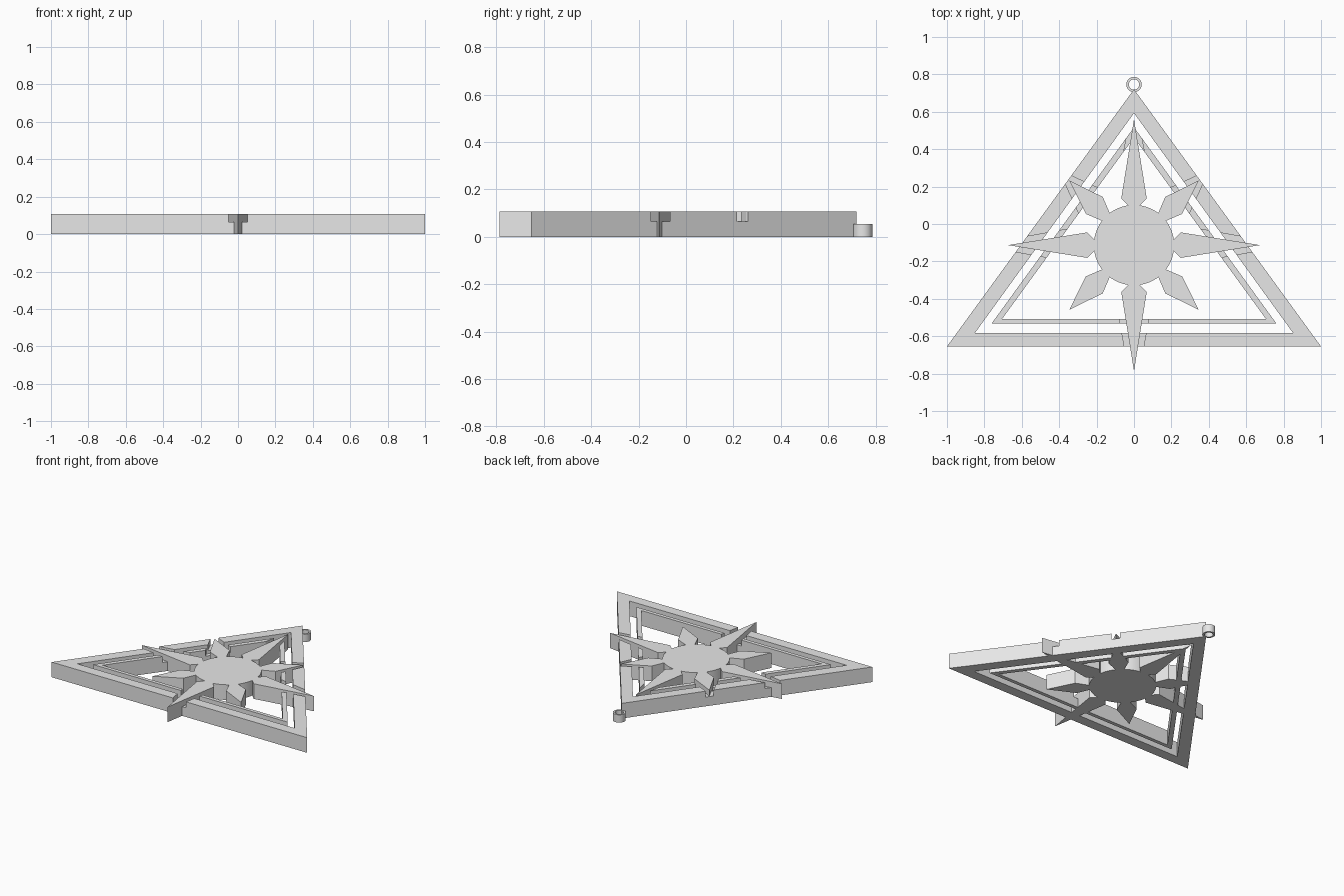
import bpy, bmesh, math
from mathutils import Matrix

if "Cube" in bpy.data.objects:
    bpy.data.objects.remove(bpy.data.objects["Cube"])

H = 0.107          # overall thickness
GROOVE_Z = 0.065   # floor of the grooves around the rays
CY = -0.113        # y of the sun centre

grey = bpy.data.materials.new("light_grey")
grey.diffuse_color = (0.8, 0.8, 0.8, 1)
grey.use_nodes = True
grey.node_tree.nodes["Principled BSDF"].inputs["Base Color"].default_value = grey.diffuse_color


def finish(name, bm):
    bmesh.ops.recalc_face_normals(bm, faces=bm.faces)
    me = bpy.data.meshes.new(name)
    bm.to_mesh(me)
    bm.free()
    me.materials.append(grey)
    ob = bpy.data.objects.new(name, me)
    bpy.context.collection.objects.link(ob)
    return ob


def prism(bm, pts, z0, z1):
    """Extrude a 2D outline between two heights."""
    n = len(pts)
    lo = [bm.verts.new((x, y, z0)) for x, y in pts]
    hi = [bm.verts.new((x, y, z1)) for x, y in pts]
    bm.faces.new(lo[::-1])
    bm.faces.new(hi)
    for i in range(n):
        j = (i + 1) % n
        bm.faces.new((lo[i], lo[j], hi[j], hi[i]))


def hollow(name, outer, inner, z0, z1):
    """Closed band between two outlines with equal point counts."""
    bm = bmesh.new()
    n = len(outer)
    loops = [[bm.verts.new((x, y, z)) for x, y in pts]
             for pts, z in ((outer, z0), (outer, z1), (inner, z1), (inner, z0))]
    for k in range(4):
        a, b = loops[k], loops[(k + 1) % 4]
        for i in range(n):
            j = (i + 1) % n
            bm.faces.new((a[i], a[j], b[j], b[i]))
    return finish(name, bm)


def triangle(half, base, apex):
    return [(-half, base), (half, base), (0, apex)]


def circle(r, n, cy):
    return [(r * math.cos(2 * math.pi * i / n), cy + r * math.sin(2 * math.pi * i / n))
            for i in range(n)]


def turned(pts, angle):
    """Rotate an outline drawn along +x around the sun centre."""
    m = Matrix.Rotation(angle, 2)
    return [(m[0][0] * x + m[0][1] * y, m[1][0] * x + m[1][1] * y + CY) for x, y in pts]


# Triangular frames
frame = hollow("outer_frame", triangle(1, -0.655, 0.72), triangle(0.85, -0.582, 0.593), 0, H)
band = hollow("inner_frame", triangle(0.762, -0.533, 0.517), triangle(0.705, -0.507, 0.462), 0, H)

# Sun disc
bm = bmesh.new()
prism(bm, circle(0.215, 64, CY), 0, H)
sun = finish("sun_disc", bm)

# Eight rays, each with a narrow neck, and clearance cutters around them
cut = bmesh.new()
for i in range(8):
    long_ray = i % 2 == 0
    wide, hw, tip = (0.25, 0.068, 0.674) if long_ray else (0.30, 0.064, 0.49)
    bm = bmesh.new()
    prism(bm, turned([(0.16, -0.028), (0.21, -0.028), (wide, -hw), (tip, 0),
                      (wide, hw), (0.21, 0.028), (0.16, 0.028)], i * math.pi / 4), 0, H)
    finish("long_ray" if long_ray else "short_ray", bm)
    start, gap = 0.31, 0.035
    w = hw * (tip - start) / (tip - wide) + gap
    end = tip if i == 2 else tip + 0.03
    prism(cut, turned([(start, -w), (tip, -gap * 0.8), (end, -gap * 0.8),
                       (end, gap * 0.8), (tip, gap * 0.8), (start, w)]
                      if i != 2 else
                      [(start, -w), (tip, -0.02), (tip, 0.02), (start, w)],
                      i * math.pi / 4), GROOVE_Z, H + 0.1)
cutter = finish("groove_cutter", cut)
cutter.hide_render = True

# Grooves where the rays cross the frames
for ob in (frame, band):
    mod = ob.modifiers.new("grooves", 'BOOLEAN')
    mod.operation = 'DIFFERENCE'
    mod.solver = 'EXACT'
    mod.object = cutter
    bpy.context.view_layer.objects.active = ob
    bpy.ops.object.modifier_apply(modifier="grooves")
bpy.data.objects.remove(cutter)

# Hanging loop at the apex
loop = hollow("hanging_loop", circle(0.041, 32, 0.746), circle(0.028, 32, 0.746), 0, 0.055)

# Smooth the round parts
for ob in (sun, loop):
    bpy.ops.object.select_all(action='DESELECT')
    ob.select_set(True)
    bpy.context.view_layer.objects.active = ob
    bpy.ops.object.shade_smooth_by_angle(angle=math.radians(30))
